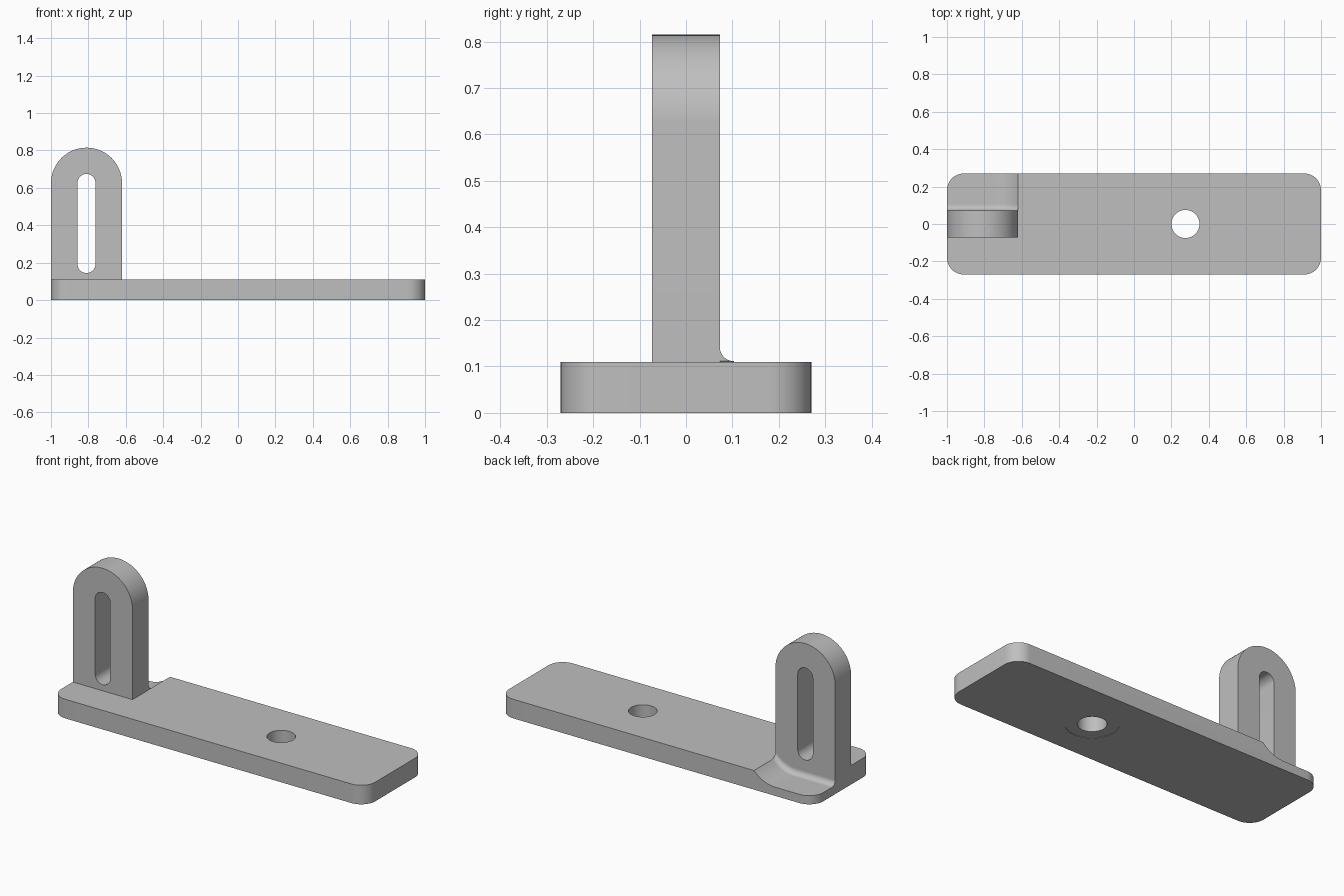
import bpy, bmesh
from math import pi, sin, cos

if "Cube" in bpy.data.objects:
    bpy.data.objects.remove(bpy.data.objects["Cube"])

grey = bpy.data.materials.new("plain grey")
grey.use_nodes = True
color = (0.52, 0.52, 0.52, 1)
grey.diffuse_color = color
grey.node_tree.nodes["Principled BSDF"].inputs["Base Color"].default_value = color


def arc(cx, cy, r, start, end, n=16):
    """Points of a circular arc, angles in degrees."""
    angles = [(start + (end - start) * i / n) * pi / 180 for i in range(n + 1)]
    return [(cx + r * cos(a), cy + r * sin(a)) for a in angles]


def loft(name, sections):
    """Closed solid through a list of matching 3D outlines."""
    bm = bmesh.new()
    rings = [[bm.verts.new(p) for p in s] for s in sections]
    for a, b in zip(rings, rings[1:]):
        for i in range(len(a)):
            j = (i + 1) % len(a)
            bm.faces.new((a[i], a[j], b[j], b[i]))
    bm.faces.new(rings[0])
    bm.faces.new(rings[-1])
    bmesh.ops.recalc_face_normals(bm, faces=bm.faces)
    mesh = bpy.data.meshes.new(name)
    bm.to_mesh(mesh)
    bm.free()
    mesh.materials.append(grey)
    obj = bpy.data.objects.new(name, mesh)
    bpy.context.collection.objects.link(obj)
    return obj


def upright(name, outline, z0, z1):
    return loft(name, [[(x, y, z) for x, y in outline] for z in (z0, z1)])


def sideways(name, outline, y0, y1):
    return loft(name, [[(x, y, z) for x, z in outline] for y in (y0, y1)])


def activate(obj):
    bpy.ops.object.select_all(action='DESELECT')
    obj.select_set(True)
    bpy.context.view_layer.objects.active = obj


def cut(obj, cutter):
    activate(obj)
    mod = obj.modifiers.new("cut", 'BOOLEAN')
    mod.operation, mod.solver, mod.object = 'DIFFERENCE', 'EXACT', cutter
    bpy.ops.object.modifier_apply(modifier=mod.name)
    bpy.data.objects.remove(cutter)


def smooth(obj):
    activate(obj)
    bpy.ops.object.shade_smooth_by_angle(angle=pi / 6)


THICK, HALF_LUG, LUG_X, LUG_R = 0.11, 0.073, -0.81, 0.19
FLOOR, SCOOP_R, FILLET = 0.05, 0.19, 0.03

# Base plate with rounded corners
corner = 0.09
cx, cy = 1 - corner, 0.27 - corner
outline = (arc(cx, cy, corner, 0, 90) + arc(-cx, cy, corner, 90, 180)
           + arc(-cx, -cy, corner, 180, 270) + arc(cx, -cy, corner, 270, 360))
plate = upright("base_plate", outline, 0, THICK)

# Bolt hole and its faint seat underneath
cut(plate, upright("hole_cutter", arc(0.275, 0, 0.075, 0, 354, 59), -0.1, 0.3))
cut(plate, upright("seat_cutter", arc(0.275, 0, 0.137, 0, 354, 59), -0.1, 0.002))

# Hollow behind the lug: flat floor that curves up to the plate top
floor = arc(-0.76, FLOOR + SCOOP_R, SCOOP_R, 270, 317.4)
scoop = [(-1.1, FLOOR)] + floor + [(floor[-1][0], 0.3), (-1.1, 0.3)]
cut(plate, sideways("scoop_cutter", scoop, HALF_LUG, 0.4))
smooth(plate)

# Upright lug with a round top and a long slot
lug_outline = ([(LUG_X - LUG_R, THICK), (LUG_X + LUG_R, THICK)]
               + arc(LUG_X, 0.815 - LUG_R, LUG_R, 0, 180, 40))
lug = sideways("slotted_lug", lug_outline, -HALF_LUG, HALF_LUG)
slot_r = 0.048
slot = (arc(LUG_X, 0.675 - slot_r, slot_r, 0, 180)
        + arc(LUG_X, 0.145 + slot_r, slot_r, 180, 360))
cut(lug, sideways("slot_cutter", slot, -0.3, 0.3))
smooth(lug)

# Fillet that follows the hollow along the back of the lug
cove = [(HALF_LUG, 0)] + arc(HALF_LUG + FILLET, FILLET, FILLET, 180, 270, 10)
path = [(-1, FLOOR)] + floor
fillet = loft("back_fillet", [[(x, y, z + h) for y, h in cove] for x, z in path])
smooth(fillet)
